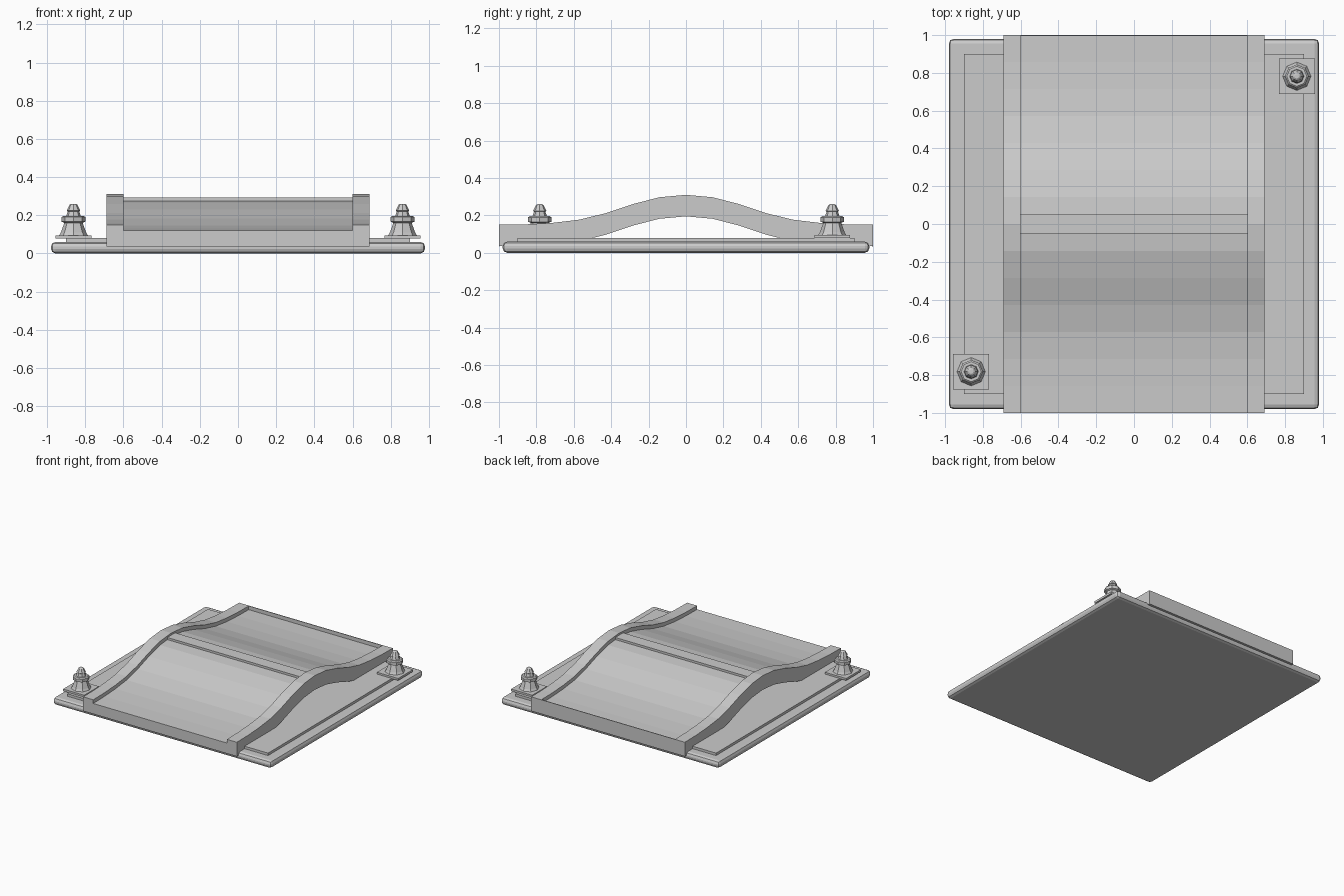
import bpy, bmesh

cube = bpy.data.objects.get("Cube")
if cube:
    bpy.data.objects.remove(cube, do_unlink=True)

grey = bpy.data.materials.new("plain_grey")
grey.use_nodes = True
colour = (0.6, 0.6, 0.6, 1)
grey.diffuse_color = colour
grey.node_tree.nodes["Principled BSDF"].inputs["Base Color"].default_value = colour


def finish(name, bm):
    bmesh.ops.recalc_face_normals(bm, faces=bm.faces)
    mesh = bpy.data.meshes.new(name)
    bm.to_mesh(mesh)
    bm.free()
    mesh.materials.append(grey)
    obj = bpy.data.objects.new(name, mesh)
    bpy.context.collection.objects.link(obj)
    return obj


def box(name, x0, x1, y0, y1, z0, z1):
    bm = bmesh.new()
    bmesh.ops.create_cube(bm, size=1)
    for v in bm.verts:
        v.co = ((x0, x1)[v.co.x > 0], (y0, y1)[v.co.y > 0], (z0, z1)[v.co.z > 0])
    return finish(name, bm)


def prism(name, outline, x0, x1):
    """Extrude a (y, z) outline along x."""
    bm = bmesh.new()
    face = bm.faces.new([bm.verts.new((x0, y, z)) for y, z in outline])
    out = bmesh.ops.extrude_face_region(bm, geom=[face])
    for v in out["geom"]:
        if isinstance(v, bmesh.types.BMVert):
            v.co.x = x1
    return finish(name, bm)


def lathe(name, profile, x, y, sides=8):
    """Stack rings of (radius, height) into a faceted post."""
    bm = bmesh.new()
    rings = []
    for r, z in profile:
        ring = bmesh.ops.create_circle(bm, segments=sides, radius=r)["verts"]
        for v in ring:
            v.co.x += x
            v.co.y += y
            v.co.z = z
        rings.append(ring)
    for a, b in zip(rings, rings[1:]):
        for i in range(sides):
            j = (i + 1) % sides
            bm.faces.new((a[i], a[j], b[j], b[i]))
    bm.faces.new(rings[0])
    bm.faces.new(rings[-1])
    return finish(name, bm)


# Base with a chamfered rim and a raised inner plate
base = box("base_slab", -0.98, 0.98, -0.98, 0.98, 0, 0.06)
bevel = base.modifiers.new("rim", "BEVEL")
bevel.width = 0.024
bevel.segments = 2
box("base_plate", -0.9, 0.9, -0.9, 0.9, 0.055, 0.08)

# Arched bridge: one hump curve, mirrored front to back
half = [0.31, 0.297, 0.26, 0.212, 0.177, 0.16, 0.152, 0.15]
hump = [(k / 7, half[abs(k)]) for k in range(-7, 8)]


def arch(drop):
    top = [(y, z - drop) for y, z in hump]
    bottom = [(y, z - 0.115) for y, z in reversed(hump)]
    return top + bottom


prism("bridge_deck", arch(0.03), -0.6, 0.6)
for side, x0, x1 in (("left", 0.6, 0.69), ("right", -0.69, -0.6)):
    prism(side + "_parapet", arch(0), x0, x1)

# Strip across the crown and thin lip closing the back end
box("crown_strip", -0.6, 0.6, -0.05, 0.05, 0.26, 0.293)
box("back_lip", -0.6, 0.6, 0.994, 1, 0.035, 0.15)

# Two corner posts, diagonally opposite, on square pads
post = [(0.075, 0.095), (0.066, 0.11), (0.048, 0.16), (0.062, 0.166),
        (0.062, 0.19), (0.053, 0.197), (0.038, 0.197), (0.03, 0.22),
        (0.036, 0.224), (0.02, 0.255), (0.012, 0.26)]
for name, s in (("back_left", 1), ("front_right", -1)):
    x, y = 0.862 * s, 0.782 * s
    box(name + "_post_pad", x - 0.095, x + 0.095, y - 0.095, y + 0.095, 0.078, 0.095)
    lathe(name + "_post", post, x, y)
